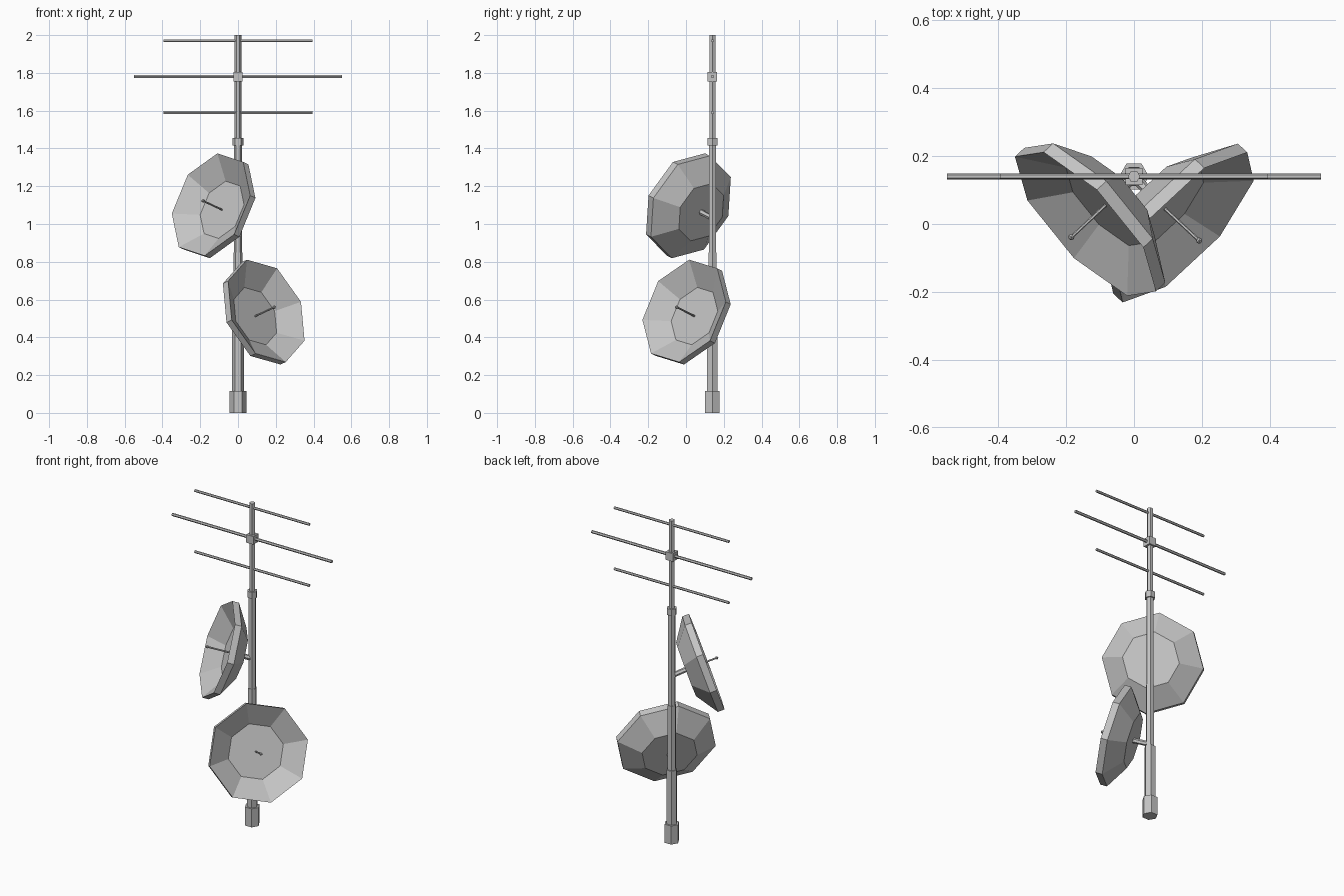
import bpy
import bmesh
from math import cos, sin, pi, radians
from mathutils import Matrix, Vector

cube = bpy.data.objects.get("Cube")
if cube:
    bpy.data.objects.remove(cube)

# One painted metal colour
metal = bpy.data.materials.new("light_grey_metal")
metal.use_nodes = True
grey = (0.55, 0.55, 0.55, 1)
metal.diffuse_color = grey
metal.node_tree.nodes["Principled BSDF"].inputs["Base Color"].default_value = grey

MAST_Y = 0.14


def add_object(name, bm):
    bmesh.ops.recalc_face_normals(bm, faces=bm.faces)
    mesh = bpy.data.meshes.new(name)
    bm.to_mesh(mesh)
    bm.free()
    mesh.materials.append(metal)
    obj = bpy.data.objects.new(name, mesh)
    bpy.context.collection.objects.link(obj)
    return obj


def lathe(name, profile, sides, turn=0.0):
    """Closed faceted solid from (radius, height) rings, capped at both ends."""
    bm = bmesh.new()
    rings = []
    for r, h in profile:
        angles = [turn + 2 * pi * i / sides for i in range(sides)]
        rings.append([bm.verts.new((r * cos(a), r * sin(a), h)) for a in angles])
    for low, high in zip(rings, rings[1:]):
        for i in range(sides):
            j = (i + 1) % sides
            bm.faces.new((low[i], low[j], high[j], high[i]))
    bm.faces.new(rings[0])
    bm.faces.new(rings[-1])
    return add_object(name, bm)


def rod(name, start, end, radius, sides=6):
    """Straight prism between two points."""
    start, end = Vector(start), Vector(end)
    axis = end - start
    obj = lathe(name, [(radius, 0), (radius, axis.length)], sides)
    obj.matrix_world = Matrix.Translation(start) @ axis.to_track_quat("Z", "Y").to_matrix().to_4x4()
    return obj


# Stepped hexagonal mast
mast_parts = [
    ("mast_base", 0, 0.115, 0.044),
    ("mast_lower", 0.11, 0.45, 0.032),
    ("mast_middle", 0.45, 0.85, 0.025),
    ("mast_upper", 0.85, 1.42, 0.022),
    ("mast_collar", 1.415, 1.455, 0.030),
    ("mast_top", 1.45, 2.0, 0.018),
]
for name, z0, z1, radius in mast_parts:
    obj = lathe(name, [(radius, z0), (radius, z1)], 6)
    obj.location.y = MAST_Y

# Cross bars and the block that holds the long one
for name, z, half, radius in [("top_bar", 1.97, 0.395, 0.008),
                              ("middle_bar", 1.78, 0.55, 0.009),
                              ("lower_bar", 1.59, 0.395, 0.008)]:
    rod(name, (-half, MAST_Y, z), (half, MAST_Y, z), radius)

bm = bmesh.new()
bmesh.ops.create_cube(bm, size=0.05)
block = add_object("bar_block", bm)
block.location = (0, MAST_Y, 1.78)


# Dishes with mounting arm and feed
def dish(prefix, centre, side):
    yaw, tilt = radians(47), radians(19)
    normal = Vector((side * sin(yaw) * cos(tilt), -cos(yaw) * cos(tilt), sin(tilt)))
    across = Vector((cos(yaw), side * sin(yaw), 0))
    up = normal.cross(across)
    centre = Vector(centre)
    frame = Matrix((across, up, normal)).transposed().to_4x4()

    profile = [(0.163, -0.085), (0.291, 0), (0.291, -0.04), (0.163, -0.125)]
    bowl = lathe(prefix + "_dish", profile, 8, radians(10))
    bowl.matrix_world = Matrix.Translation(centre) @ frame

    tip = centre + normal * 0.06
    rod(prefix + "_feed_rod", centre - normal * 0.09, tip, 0.005)
    bm = bmesh.new()
    bmesh.ops.create_icosphere(bm, subdivisions=1, radius=0.01)
    add_object(prefix + "_feed_tip", bm).location = tip

    back = centre - normal * 0.12
    rod(prefix + "_mount_arm", (0, MAST_Y, back.z - 0.033), back, 0.015)


dish("lower", (0.15, -0.01, 0.54), 1)
dish("upper", (-0.143, 0.0, 1.103), -1)
